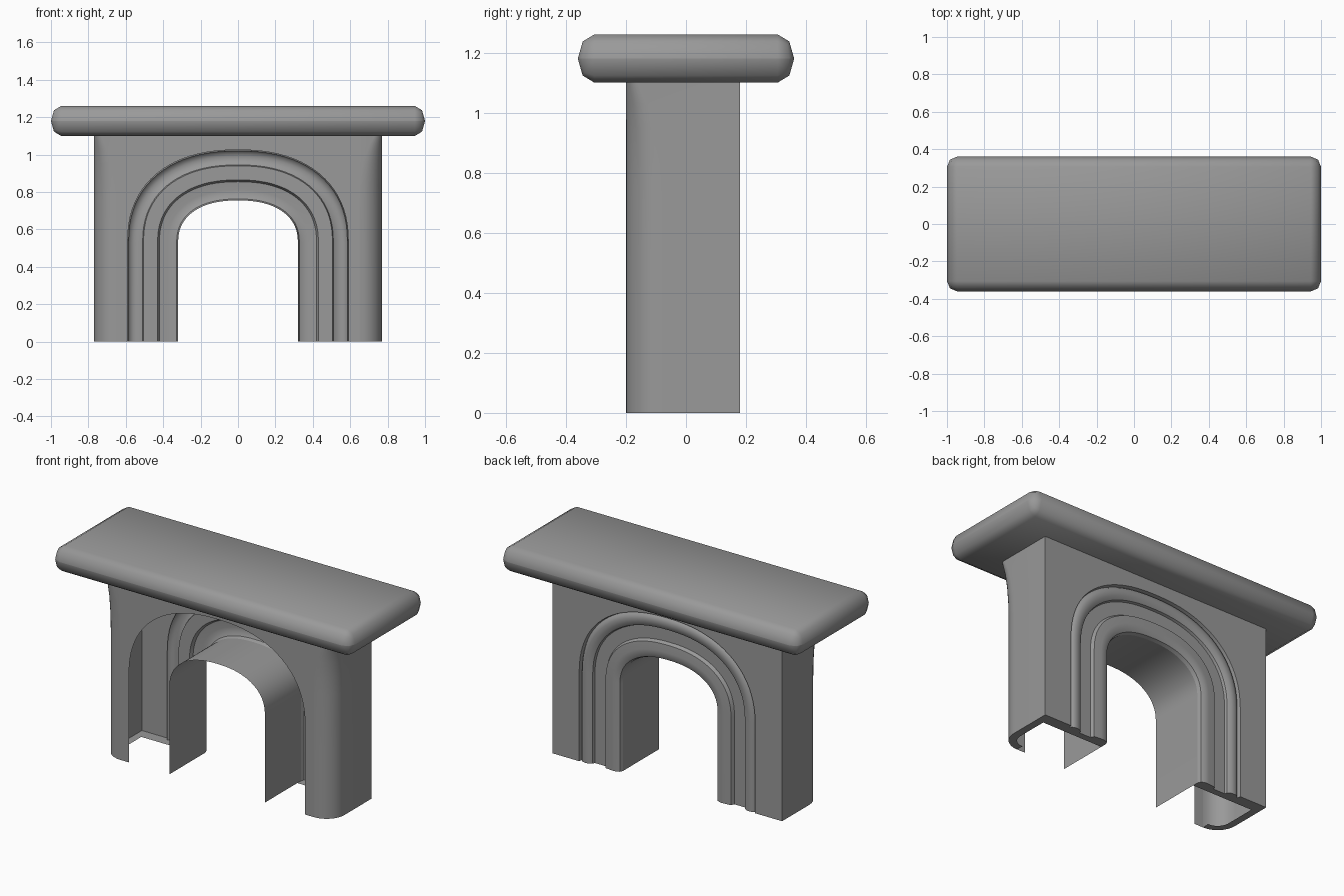
import bpy, bmesh, math
from mathutils import Vector

if "Cube" in bpy.data.objects:
    bpy.data.objects.remove(bpy.data.objects["Cube"])

stone = bpy.data.materials.new("grey_stone")
stone.use_nodes = True
GREY = (0.32, 0.32, 0.32, 1)
stone.diffuse_color = GREY
stone.node_tree.nodes["Principled BSDF"].inputs["Base Color"].default_value = GREY

HALF, FRONT, BACK, TOP = 0.77, -0.20, 0.18, 1.10
INNER, OUTER, SPRING = 0.32, 0.59, 0.53


def finish(bm, name, angle):
    mesh = bpy.data.meshes.new(name)
    bm.to_mesh(mesh)
    bm.free()
    mesh.materials.append(stone)
    obj = bpy.data.objects.new(name, mesh)
    bpy.context.collection.objects.link(obj)
    bpy.ops.object.select_all(action='DESELECT')
    obj.select_set(True)
    bpy.context.view_layer.objects.active = obj
    bpy.ops.object.shade_smooth_by_angle(angle=math.radians(angle))
    return obj


def sheet(name, rows, flip=False, angle=40):
    """Skin a surface through rows of points."""
    bm = bmesh.new()
    grid = [[bm.verts.new(p) for p in row] for row in rows]
    for a, b in zip(grid, grid[1:]):
        for i in range(len(a) - 1):
            quad = [a[i], a[i + 1], b[i + 1], b[i]]
            bm.faces.new(quad[::-1] if flip else quad)
    return finish(bm, name, angle)


def arch(half, y, steps=40):
    """Upright legs joined by a slightly squared elliptical arch."""
    rise = half - 0.095
    pts = [Vector((half, y, 0))]
    for i in range(steps + 1):
        t = math.pi * i / steps
        c, s = math.cos(t), max(math.sin(t), 0)
        x = math.copysign(abs(c) ** 0.87, c) * half
        pts.append(Vector((x, y, SPRING + rise * s ** 0.87)))
    return pts + [Vector((-half, y, 0))]


def surround(half, y):
    """Rectangle points matching those of the outer arch."""
    pts = arch(OUTER, y)
    last = len(pts) - 1
    for i, p in enumerate(pts):
        if i not in (0, last):
            p.z = TOP
        if i < 2 or i > last - 2:
            p.x = math.copysign(half, p.x)
    return pts


def plan(radius):
    """Side wall outline: front strip, rounded front corner, back edge."""
    pts = [(0.65, FRONT)]
    for i in range(9):
        a = math.pi / 2 * i / 8
        pts.append((HALF - radius + radius * math.sin(a),
                    FRONT + radius - radius * math.cos(a)))
    return pts + [(HALF, BACK)]


# Mantel shelf with soft rounded edges
EDGE = 0.055
bm = bmesh.new()
bmesh.ops.create_cube(bm, size=1)
bmesh.ops.scale(bm, verts=bm.verts, vec=(2, 0.72, 2 * EDGE))
bmesh.ops.bevel(bm, geom=bm.edges[:], offset=EDGE - 0.0005, segments=2,
                profile=0.5, affect='EDGES')
bmesh.ops.scale(bm, verts=bm.verts, vec=(1, 1, 0.08 / EDGE))
bmesh.ops.translate(bm, verts=bm.verts, vec=(0, 0, TOP + 0.08))
finish(bm, "mantel_shelf", 60)

# Front and back walls around the arch
sheet("front_wall", [arch(OUTER, FRONT), surround(0.65, FRONT)], flip=True)
sheet("back_wall", [arch(OUTER, BACK), surround(HALF, BACK)])

# Arched opening lining
sheet("arch_lining", [arch(INNER, FRONT), arch(INNER, 0.145)])

# Stepped moulding of the back face, from the opening outwards
profile = [(0.32, 0.145), (0.328, 0.165), (0.35, 0.175), (0.375, 0.175),
           (0.42, 0.17), (0.43, 0.15), (0.505, 0.15), (0.51, 0.165),
           (0.53, 0.177), (0.555, 0.179), (0.575, 0.172), (0.585, 0.158),
           (0.59, 0.18)]
sheet("back_arch_moulding", [arch(w, y) for w, y in profile])

# Side walls: rounded front corners that tighten towards the shelf
levels = [(0, 0.12), (0.4, 0.12), (0.75, 0.12), (0.85, 0.115), (0.95, 0.1),
          (1.03, 0.075), (TOP, 0.04)]
outline = plan(0.12) + [(w, y) for w, y in reversed(profile)]
inset = []
for i, p in enumerate(outline):
    a = Vector(outline[max(i - 1, 0)])
    b = Vector(outline[min(i + 1, len(outline) - 1)])
    d = (b - a).normalized()
    inset.append(Vector(p) + Vector((-d.y, d.x)) * 0.045)
    if i >= 11:                      # straight inner edge behind the moulding
        inset[-1] = Vector((max(p[0], INNER), BACK - 0.07))
inset[10] = Vector((HALF - 0.045, BACK - 0.07))

for side, s in (("left", 1), ("right", -1)):
    rows = [[(s * x, y, z) for x, y in plan(r)] for z, r in levels]
    sheet("side_wall_" + side, rows, flip=s < 0)
    # Foot rim closing the underside of the hollow leg
    sheet("foot_rim_" + side, [[(s * x, y, 0) for x, y in outline],
                               [(s * x, y, 0) for x, y in inset]], flip=s > 0)
